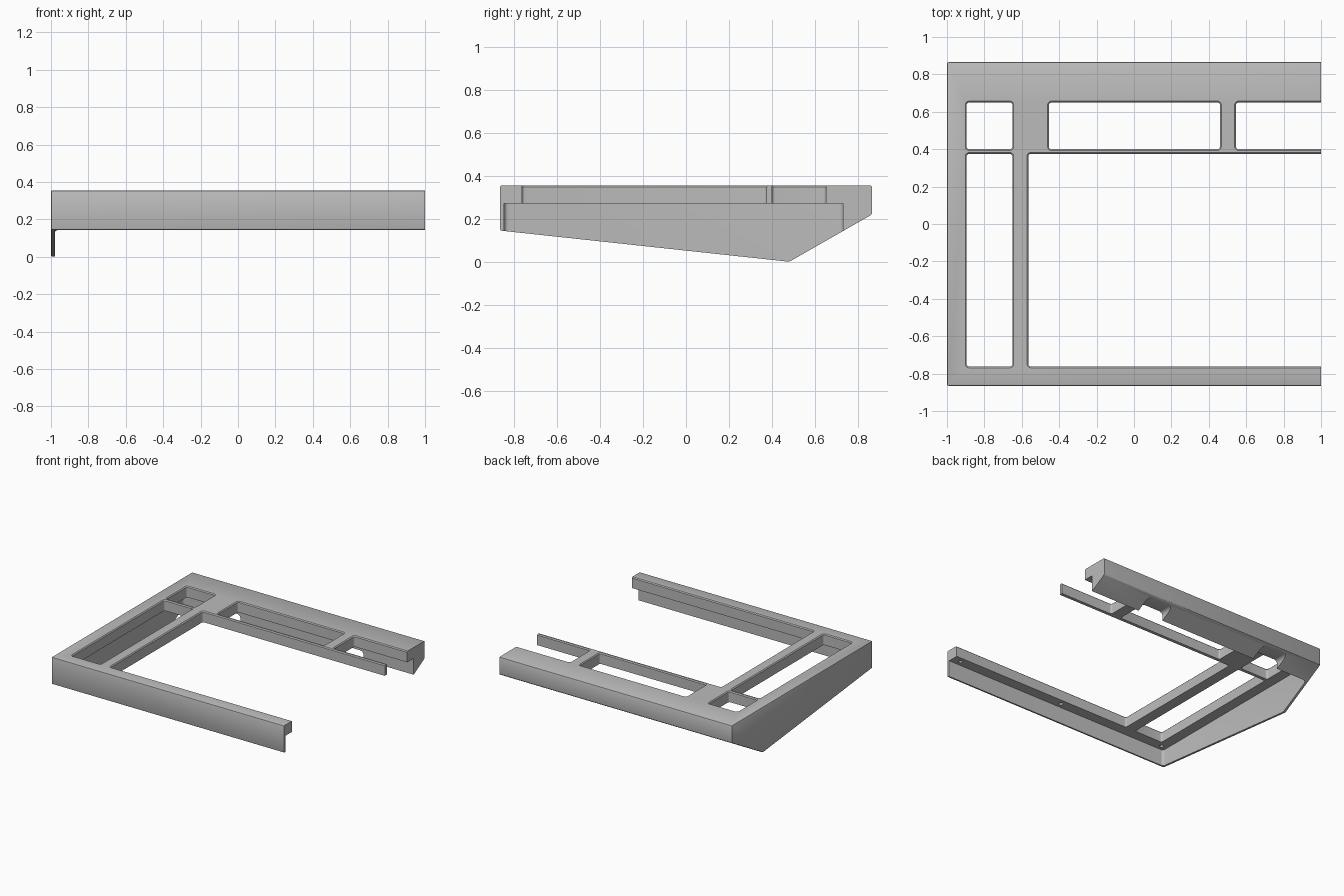
import bpy, bmesh, math
from mathutils import Vector

default = bpy.data.objects.get("Cube")
if default:
    bpy.data.objects.remove(default, do_unlink=True)

TOP, PLATE = 0.355, 0.27      # upper surface and underside of the plate
OVER = 1.2                    # overshoot past the open end


def add_object(name, bm):
    bmesh.ops.recalc_face_normals(bm, faces=bm.faces)
    mesh = bpy.data.meshes.new(name)
    bm.to_mesh(mesh)
    bm.free()
    obj = bpy.data.objects.new(name, mesh)
    bpy.context.collection.objects.link(obj)
    return obj


def rounded_outline(x0, x1, y0, y1, r, steps=5):
    """Corner-rounded rectangle, counter-clockwise."""
    corners = [(x1 - r, y1 - r), (x0 + r, y1 - r), (x0 + r, y0 + r), (x1 - r, y0 + r)]
    return [(cx + r * math.cos(a), cy + r * math.sin(a))
            for q, (cx, cy) in enumerate(corners)
            for a in [(q + k / steps) * math.pi / 2 for k in range(steps + 1)]]


def loft(bm, loops):
    """Closed solid through a stack of equal-length loops."""
    rings = [[bm.verts.new(p) for p in loop] for loop in loops]
    bm.faces.new(rings[0])
    bm.faces.new(rings[-1])
    for a, b in zip(rings, rings[1:]):
        for i in range(len(a)):
            j = (i + 1) % len(a)
            bm.faces.new((a[i], a[j], b[j], b[i]))


def prism(bm, rect, radius, levels):
    """Rounded prism; each level is (z, outward growth)."""
    x0, x1, y0, y1 = rect
    loft(bm, [[(x, y, z) for x, y in
               rounded_outline(x0 - g, x1 + g, y0 - g, y1 + g, radius + g)]
              for z, g in levels])


# Case body: wedge side profile swept along x, outer edges softened
profile = [(-0.865, 0.145), (0.48, 0.0), (0.865, 0.22), (0.865, TOP), (-0.865, TOP)]
bm = bmesh.new()
loft(bm, [[(x, y, z) for y, z in profile] for x in (-1, OVER)])
bmesh.ops.recalc_face_normals(bm, faces=bm.faces)
bmesh.ops.bevel(bm, geom=list(bm.edges), offset=0.008, segments=2,
                profile=0.5, affect='EDGES')
body = add_object("case_half", bm)
cutters = []

# Hollow underside
bm = bmesh.new()
prism(bm, (-0.978, OVER + 0.2, -0.845, 0.73), 0.02, [(-0.1, 0), (PLATE, 0)])
cutters.append(add_object("cavity_cutter", bm))

# Plate windows with a chamfered rim
windows = [
    (-0.895, -0.65, 0.40, 0.65),
    (-0.455, 0.46, 0.40, 0.65),
    (0.545, OVER + 0.2, 0.40, 0.65),
    (-0.895, -0.65, -0.762, 0.375),
    (-0.565, OVER + 0.2, -0.762, 0.375),
]
bm = bmesh.new()
for rect in windows:
    prism(bm, rect, 0.014, [(0.2, 0), (TOP - 0.007, 0), (TOP + 0.013, 0.02)])
cutters.append(add_object("window_cutter", bm))

# Slots under the rear block
bm = bmesh.new()
for x0 in (-0.71, 0.35):
    outline = rounded_outline(x0, x0 + 0.22, 0.0, 0.21, 0.03)
    loft(bm, [[(x, y, z) for x, z in outline] for y in (0.7, 0.95)])
cutters.append(add_object("rear_slot_cutter", bm))

# Blind screw holes under the front rail
bm = bmesh.new()
for x in (-0.93, 0.0, 0.93):
    prism(bm, (x - 0.014, x + 0.014, -0.819, -0.791), 0.0139, [(0.25, 0), (0.32, 0)])
cutters.append(add_object("screw_hole_cutter", bm))

# Straight open end
bm = bmesh.new()
prism(bm, (1.0, 1.6, -1.2, 1.2), 0.01, [(-0.3, 0), (0.7, 0)])
end = add_object("open_end_cutter", bm)
for v in end.data.vertices:          # keep the cutting face flat and square
    if v.co.x < 1.1:
        v.co.x = max(v.co.x, 1.0)
cutters.append(end)

# Cut everything, then remove the cutters
bpy.context.view_layer.objects.active = body
for cutter in cutters:
    cutter.hide_render = True
    mod = body.modifiers.new(cutter.name, 'BOOLEAN')
    mod.operation = 'DIFFERENCE'
    mod.solver = 'EXACT'
    mod.object = cutter
    bpy.ops.object.modifier_apply(modifier=mod.name)
for cutter in cutters:
    bpy.data.objects.remove(cutter, do_unlink=True)

# Plain grey finish
grey = bpy.data.materials.new("light_grey")
grey.use_nodes = True
colour = (0.5, 0.5, 0.5, 1)
grey.diffuse_color = colour
grey.node_tree.nodes["Principled BSDF"].inputs["Base Color"].default_value = colour
body.data.materials.clear()
body.data.materials.append(grey)
for face in body.data.polygons:
    face.material_index = 0

bpy.ops.object.select_all(action='DESELECT')
body.select_set(True)
bpy.context.view_layer.objects.active = body
bpy.ops.object.shade_smooth_by_angle(angle=math.radians(30))
